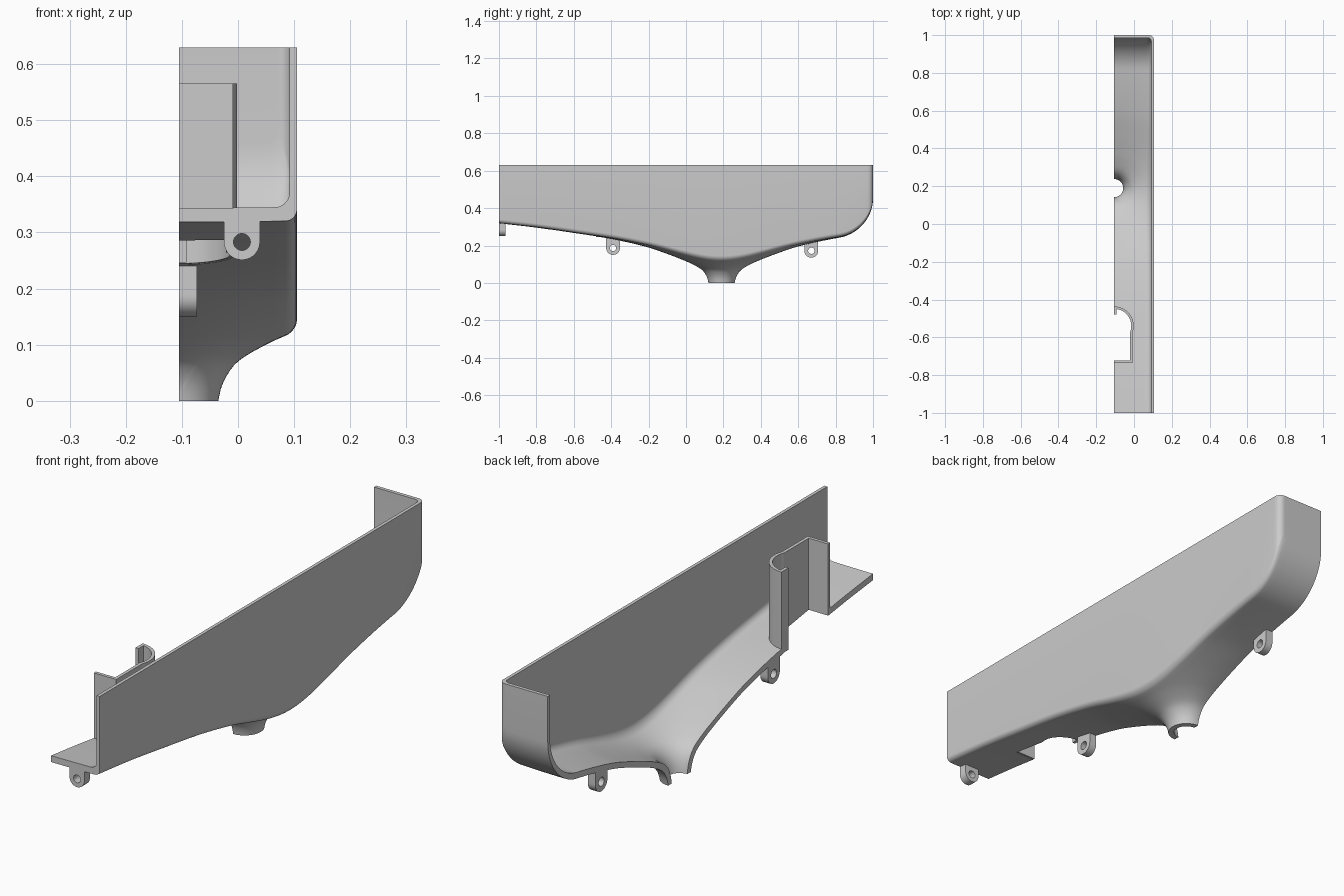
import bpy, bmesh, math

if "Cube" in bpy.data.objects:
    bpy.data.objects.remove(bpy.data.objects["Cube"])

CX, CY, TOP = -0.105, 0.19, 0.63          # spout axis on the cut plane, rim height

mat = bpy.data.materials.new("grey plastic")
mat.diffuse_color = (0.6, 0.6, 0.6, 1)
mat.use_nodes = True
mat.node_tree.nodes["Principled BSDF"].inputs["Base Color"].default_value = mat.diffuse_color

# Radial floor profiles (distance from spout axis, height)
OUTER = [(.07, 0), (.074, .02), (.085, .045), (.105, .07), (.155, .1), (.195, .118), (.29, .155),
         (.41, .195), (.59, .235), (.8, .268), (1, .297), (1.22, .322)]
INNER = [(.048, 0), (.051, .02), (.057, .042), (.07, .068), (.095, .094), (.15, .123), (.19, .14),
         (.29, .178), (.41, .218), (.59, .259), (.8, .292), (1, .321), (1.22, .347)]


def height(prof, r):
    """Smooth cubic interpolation of a profile."""
    n = len(prof)
    r = min(max(r, prof[0][0]), prof[-1][0])
    k = next(i for i in range(n - 1) if r <= prof[i + 1][0])

    def slope(i):
        a, b = prof[max(i - 1, 0)], prof[min(i + 1, n - 1)]
        return (b[1] - a[1]) / (b[0] - a[0])
    (x0, z0), (x1, z1) = prof[k], prof[k + 1]
    w = x1 - x0
    t = (r - x0) / w
    return ((2*t**3 - 3*t*t + 1) * z0 + (t**3 - 2*t*t + t) * w * slope(k)
            + (3*t*t - 2*t**3) * z1 + (t**3 - t*t) * w * slope(k + 1))


def rise(s, size):
    """Quarter-round lift, s from 0 to 1."""
    s = min(max(s, 0), 1)
    return size * (1 - math.sqrt(1 - s * s))


def skin(prof, X, Y, fil, corner):
    """One surface of the shell: rows run from spout or cut plane to the side wall."""
    r0 = prof[0][0]
    rows = []

    def line(sign, far, s):
        d = r0 + (far - r0) * s * s
        db = .25 + (d - r0) / (.4 - r0) * .15 if d < .4 else d
        rows.append((CX, CY + sign * d, CY + sign * db))
    for i in range(40):
        line(-1, 1 + CY, 1 - i / 40)
    for i in range(25):
        a = -1 + i / 12
        p = a * math.pi / 2
        rows.append((CX + r0 * math.cos(p), CY + r0 * math.sin(p), CY + .25 * a))
    for i in range(1, 31):
        line(1, .8 - CY, i / 30)
    for i in range(1, 17):
        y = .8 + (Y - .8) * math.sin(i / 16 * math.pi / 2)
        rows.append((CX, y, y))
    grid = []
    for ax, ay, by in rows:
        bx = X - rise((by - (Y - corner)) / corner, corner)
        xs = [ax + (bx - fil - ax) * (u / 14) ** 1.7 for u in range(15)]
        xs += [bx - fil * (1 - math.sin(k / 7 * math.pi / 2)) for k in range(1, 8)]
        row = []
        for x in xs:
            y = ay + (by - ay) * (x - ax) / (bx - ax)
            z = height(prof, math.hypot(x - CX, y - CY))
            z += rise((y - .82) / (Y - .82), Y - .82) + rise(1 - (bx - x) / fil, fil)
            row.append((x, y, z))
        grid.append(row)
    m, n = len(grid), len(grid[0])
    verts = [p for row in grid for p in row]
    faces = [(i*n + j, i*n + j + 1, (i+1)*n + j + 1, (i+1)*n + j)
             for i in range(m - 1) for j in range(n - 1)]
    # side and end wall up to the rim
    path = [i*n + n - 1 for i in range(m)] + [(m-1)*n + j for j in range(n - 2, -1, -1)]
    base = len(verts)
    verts += [(verts[k][0], verts[k][1], TOP) for k in path]
    faces += [(path[k], base + k, base + k + 1, path[k + 1]) for k in range(len(path) - 1)]
    return verts, faces


def make(name, verts, faces):
    me = bpy.data.meshes.new(name)
    me.from_pydata(verts, [], faces)
    bm = bmesh.new()
    bm.from_mesh(me)
    bmesh.ops.recalc_face_normals(bm, faces=bm.faces)
    bm.to_mesh(me)
    bm.free()
    me.materials.append(mat)
    ob = bpy.data.objects.new(name, me)
    bpy.context.collection.objects.link(ob)
    return ob


def smooth(ob):
    bpy.ops.object.select_all(action='DESELECT')
    ob.select_set(True)
    bpy.context.view_layer.objects.active = ob
    bpy.ops.object.shade_smooth_by_angle(angle=math.radians(32))


# Trough shell: outer and inner skins joined along every open edge
vo, fo = skin(OUTER, .105, 1.0, .02, .025)
vi, fi = skin(INNER, .092, .986, .026, .02)
n = len(vo)
edges = {}
for f in fo:
    for a, b in zip(f, f[1:] + f[:1]):
        edges.setdefault(frozenset((a, b)), []).append((a, b))
rim = [e[0] for e in edges.values() if len(e) == 1]
shell = make("trough_shell", vo + vi, fo + [tuple(k + n for k in reversed(f)) for f in fi]
             + [(b, a, a + n, b + n) for a, b in rim])

# Pocket partition: front wall, side wall, round wall and hook
PY, R, T = -.54, .097, .0065              # arc centre, mid radius, half thickness


def pocket_path(off):
    """Partition plan line shifted outward by off."""
    x = -.015 + off
    r = R + off
    a0 = -math.acos((x - CX) / r)
    pts = [(CX, -.73 - off), (x, -.73 - off)]
    for k in range(25):
        a = a0 + (math.pi / 2 - a0) * k / 24
        pts.append((CX + r * math.cos(a), PY + r * math.sin(a)))
    return pts


def prism(name, loop, z0, z1):
    k = len(loop)
    return make(name, [(x, y, z0) for x, y in loop] + [(x, y, z1) for x, y in loop],
                [tuple(range(k)), tuple(range(k, 2 * k))]
                + [(i, (i + 1) % k, (i + 1) % k + k, i + k) for i in range(k)])


mid = pocket_path(0)
cutter = prism("pocket_cutter", [(-.2, mid[0][1])] + mid + [(-.2, mid[-1][1])], .1, .8)
cutter.hide_render = True
cutter.hide_viewport = True
mod = shell.modifiers.new("pocket", 'BOOLEAN')
mod.operation, mod.solver, mod.object = 'DIFFERENCE', 'EXACT', cutter
bpy.context.view_layer.objects.active = shell
bpy.ops.object.modifier_apply(modifier="pocket")
bpy.data.objects.remove(cutter)
smooth(shell)


def floor(x, y):
    return height(OUTER, math.hypot(x - CX, y - CY)) + .001


inner, outer = pocket_path(-T), pocket_path(T)
k = len(inner)
cols = inner + outer
verts = [(x, y, floor(x, y)) for x, y in cols] + [(x, y, .565) for x, y in cols]
faces = []
for i in range(k - 1):
    a, b, c, d = i, i + 1, k + i + 1, k + i
    faces += [(a, b, c, d), tuple(2*k + q for q in (a, b, c, d)),
              (a, b, b + 2*k, a + 2*k), (d, c, c + 2*k, d + 2*k)]
for i in (0, k - 1):
    faces.append((i, k + i, 3*k + i, 2*k + i))
smooth(make("pocket_partition", verts, faces))
prism("pocket_hook", [(CX, -.48), (CX + .013, -.48), (CX + .013, -.445), (CX, -.445)],
      floor(CX, -.46), .565)


def tab(name, r, hole, top, place, depth):
    """Rounded lug with a round hole; place(u, v, w) maps it into the scene."""
    angs = sorted([k * math.pi / 20 for k in range(40)]
                  + [math.atan2(top, r), math.pi - math.atan2(top, r)])
    loops = []
    for w in (0, depth):
        for rim_out in (True, False):
            for a in angs:
                c, s = math.cos(a), math.sin(a)
                q = hole
                if rim_out:
                    q = r if s <= 0 else min(r / max(abs(c), 1e-6), top / s)
                loops.append(place(q * c, q * s, w))
    m = len(angs)
    fs = []
    for i in range(m):
        j = (i + 1) % m
        for p, q in ((0, 1), (2, 3), (0, 2), (1, 3)):
            fs.append((p*m + i, p*m + j, q*m + j, q*m + i))
    smooth(make(name, loops, fs))


# Mounting tabs: two under the cut edge, one under the open end
for name, y, z, top in (("front_side_tab", -.39, .187, .055), ("back_side_tab", .67, .172, .05)):
    tab(name, .037, .017, top, lambda u, v, w, y=y, z=z: (CX + w, y + u, z + v), .032)
tab("end_tab", .032, .015, .045, lambda u, v, w: (.007 + u, -1 + w, .283 + v), .034)
